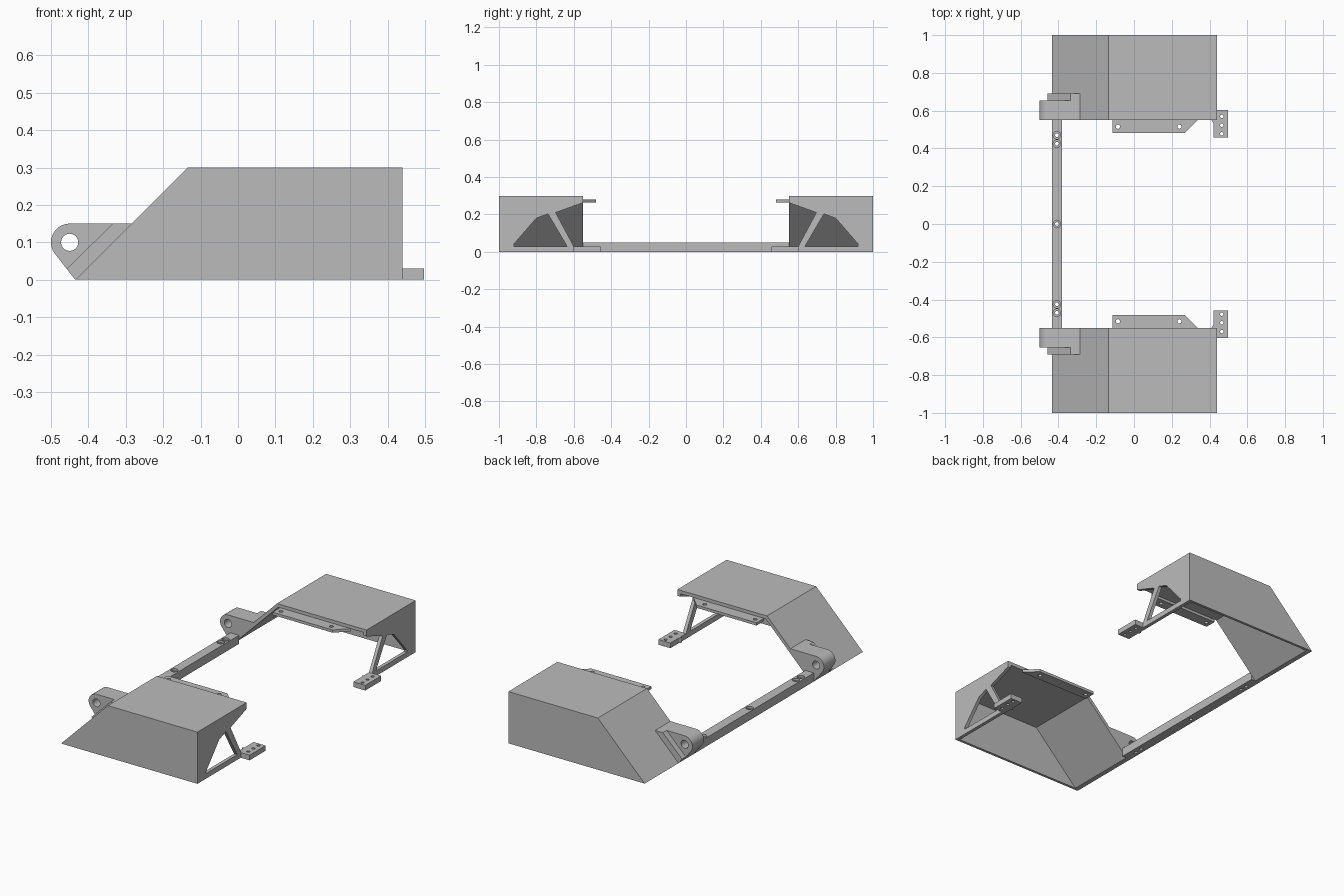
import bpy, math

if "Cube" in bpy.data.objects:
    bpy.data.objects.remove(bpy.data.objects["Cube"])

grey = bpy.data.materials.new("plain_grey")
grey.diffuse_color = (0.5, 0.5, 0.5, 1)
grey.use_nodes = True
grey.node_tree.nodes["Principled BSDF"].inputs["Base Color"].default_value = grey.diffuse_color


def prism(name, pts, a, b, axis):
    """Extrude a 2D outline from a to b along an axis (outline uses the other two axes in order)."""
    def place(p, d):
        q = list(p)
        q.insert("xyz".index(axis), d)
        return q
    n = len(pts)
    verts = [place(p, a) for p in pts] + [place(p, b) for p in pts]
    faces = [list(range(n)), list(range(2 * n - 1, n - 1, -1))]
    faces += [[(i + 1) % n, i, i + n, (i + 1) % n + n] for i in range(n)]
    mesh = bpy.data.meshes.new(name)
    mesh.from_pydata(verts, [], faces)
    mesh.materials.append(grey)
    # make the side order face outwards for any outline direction
    vol = sum(pts[i][0] * pts[(i + 1) % n][1] - pts[(i + 1) % n][0] * pts[i][1] for i in range(n))
    if (vol * (b - a) > 0) == (axis == "y"):
        pass
    else:
        mesh.flip_normals()
    import bmesh
    bm = bmesh.new()
    bm.from_mesh(mesh)
    bmesh.ops.recalc_face_normals(bm, faces=bm.faces)
    bm.to_mesh(mesh)
    bm.free()
    ob = bpy.data.objects.new(name, mesh)
    bpy.context.collection.objects.link(ob)
    return ob


def apply(ob, mod):
    bpy.context.view_layer.objects.active = ob
    bpy.ops.object.modifier_apply(modifier=mod.name)


def cut(ob, *cutters):
    for c in cutters:
        m = ob.modifiers.new("cut", 'BOOLEAN')
        m.operation, m.solver, m.object = 'DIFFERENCE', 'EXACT', c
        apply(ob, m)
        bpy.data.objects.remove(c)


def mirror(ob):
    m = ob.modifiers.new("mirror", 'MIRROR')
    m.use_axis = (False, True, False)
    m.use_mirror_merge = False
    apply(ob, m)


def circle(cx, cy, r, n=24):
    return [(cx + r * math.cos(2 * math.pi * i / n), cy + r * math.sin(2 * math.pi * i / n)) for i in range(n)]


def hole(cx, cy, r, a, b, axis="z"):
    return prism("hole", circle(cx, cy, r), a, b, axis)


# Hollow side housings, open underneath and on the inner side
housing = prism("side_housing", [(-.435, 0), (.44, 0), (.44, .3), (-.135, .3)], .55, 1, "y")
cut(housing,
    prism("hollow", [(-.507, -.1), (.42, -.1), (.42, .28), (-.127, .28)], .5, .985, "y"),
    # Openings in the end panel, leaving a diagonal strut
    prism("inner_opening", [(.5, .03), (.6, .03), (.697, .21), (.55, .263), (.5, .281)], .4, .5, "x"),
    prism("outer_opening", [(.636, .03), (.92, .03), (.92, .042), (.80, .18), (.738, .203)], .4, .5, "x"))
mirror(housing)

# Pivot ears with a rounded nose
arc = [(-.45 + .05 * math.cos(math.radians(t)), .1 + .05 * math.sin(math.radians(t)))
       for t in [90 + 130.7 * i / 16 for i in range(17)]]
ear = prism("pivot_ear", [(-.435, 0), (-.285, .15)] + arc, .55, .655, "y")
cut(ear, hole(-.45, .1, .023, .5, .7, "y"))
mirror(ear)

# Ribs beside the ears
mirror(prism("ear_rib", [(-.435, 0), (-.285, .15), (-.335, .15), (-.458, .029)], .655, .69, "y"))

# Mounting flanges under the housing roof
flange = prism("mounting_flange", [(-.115, .55), (-.115, .482), (.27, .482), (.338, .55)], .265, .281, "z")
cut(flange, *[hole(x, .515, .011, .2, .3) for x in (-.085, .24)])
mirror(flange)

# Foot plates with three bolt holes
foot = prism("foot_plate", [(.42, .457), (.497, .457), (.497, .603), (.44, .603), (.44, .55), (.41, .55), (.42, .535)],
             0, .03, "z")
cut(foot, *[hole(.465, y, .009, -.1, .1) for y in (.478, .523, .57)])
mirror(foot)

# Cross bar with counterbored holes
bar = prism("cross_bar", [(-.435, -.55), (-.38, -.55), (-.38, .55), (-.435, .55)], 0, .05, "z")
for y in (-.47, -.425, 0, .425, .47):
    cut(bar, hole(-.408, y, .01, -.1, .1), hole(-.408, y, .02, .038, .1))

for ob in bpy.context.scene.objects:
    ob.select_set(True)
bpy.ops.object.shade_smooth_by_angle(angle=math.radians(30))
